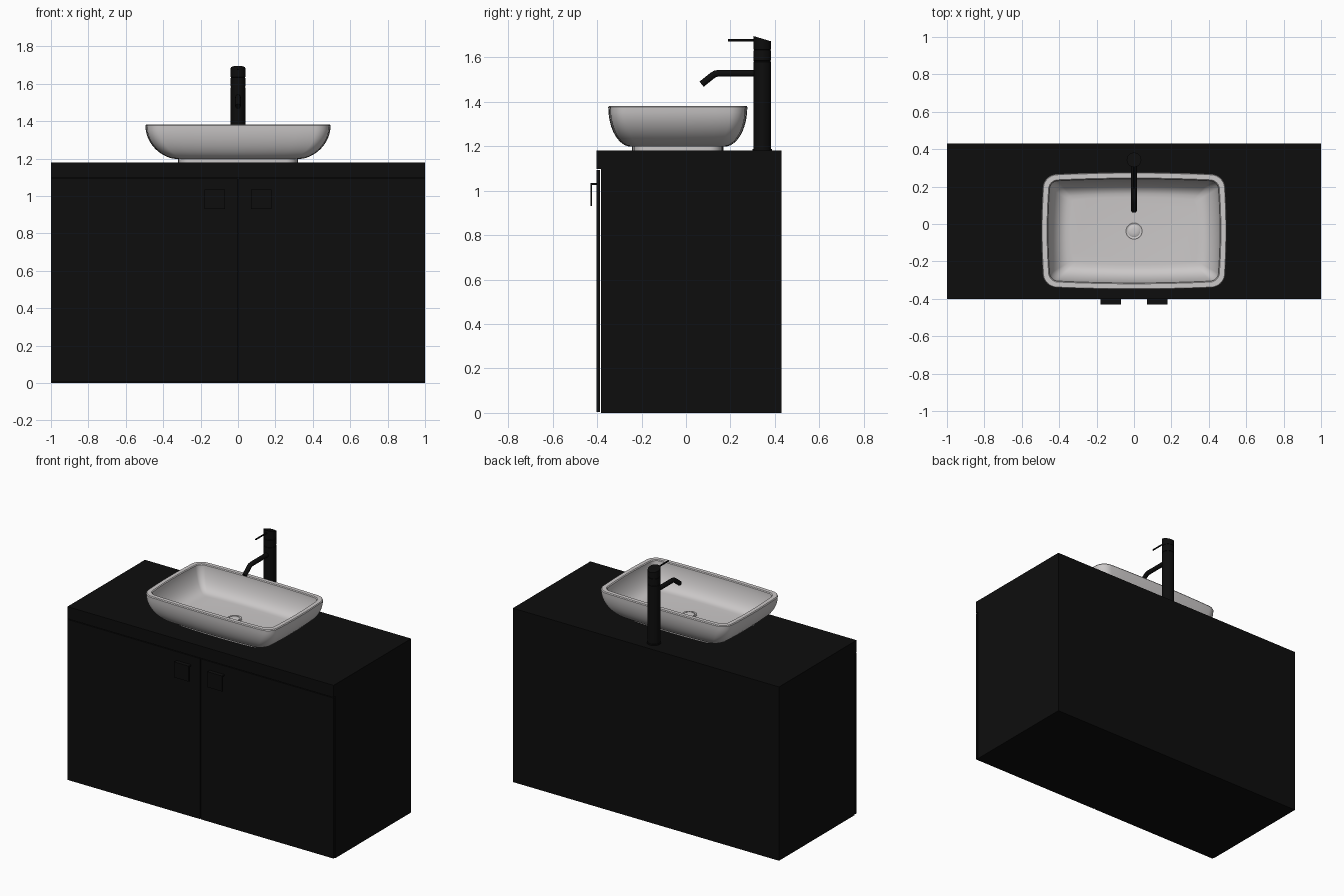
import bpy, bmesh, math
from mathutils import Vector, Matrix

cube = bpy.data.objects.get("Cube")
if cube:
    bpy.data.objects.remove(cube, do_unlink=True)


def material(name, rgb):
    m = bpy.data.materials.new(name)
    m.use_nodes = True
    m.diffuse_color = (*rgb, 1)
    m.node_tree.nodes["Principled BSDF"].inputs["Base Color"].default_value = (*rgb, 1)
    return m


BLACK = material("matte black", (0.004, 0.004, 0.004))
WHITE = material("basin white", (0.6, 0.58, 0.58))


def finish(name, bm, mat, smooth=False):
    bmesh.ops.recalc_face_normals(bm, faces=bm.faces)
    me = bpy.data.meshes.new(name)
    bm.to_mesh(me)
    bm.free()
    ob = bpy.data.objects.new(name, me)
    bpy.context.collection.objects.link(ob)
    me.materials.append(mat)
    if smooth:
        bpy.ops.object.select_all(action='DESELECT')
        ob.select_set(True)
        bpy.context.view_layer.objects.active = ob
        bpy.ops.object.shade_smooth_by_angle(angle=math.radians(35))
    return ob


def box(name, lo, hi, mat=BLACK):
    lo, hi = Vector(lo), Vector(hi)
    bm = bmesh.new()
    bmesh.ops.create_cube(bm, size=1, matrix=Matrix.Translation((lo + hi) / 2)
                          @ Matrix.Diagonal((*(hi - lo), 1)))
    return finish(name, bm, mat)


def loft(bm, rings, closed=False):
    """Skin a list of point rings, capping the ends unless closed."""
    loops = [[bm.verts.new(p) for p in ring] for ring in rings]
    n = len(loops[0])
    pairs = list(zip(loops, loops[1:])) + ([(loops[-1], loops[0])] if closed else [])
    for a, b in pairs:
        for i in range(n):
            j = (i + 1) % n
            bm.faces.new((a[i], a[j], b[j], b[i]))
    if not closed:
        bm.faces.new(loops[0])
        bm.faces.new(loops[-1])


def circle(center, radius, u, v, n=32):
    return [Vector(center) + radius * (math.cos(a) * Vector(u) + math.sin(a) * Vector(v))
            for a in (2 * math.pi * i / n for i in range(n))]


X, Y = (1, 0, 0), (0, 1, 0)

# Cabinet: carcass, worktop and a pair of doors with square pull handles
W, FRONT, BACK, TOP, SPLIT = 1.0, -0.402, 0.43, 1.18, 1.098
box("carcass", (-W, FRONT + 0.02, 0), (W, BACK, SPLIT))
box("worktop", (-W, FRONT, SPLIT), (W, BACK, TOP))
for side, s in (("left", 1), ("right", -1)):
    xs = sorted((0.003 * s, W * s))
    box(side + "_door", (xs[0], FRONT, 0.004), (xs[1], FRONT + 0.016, SPLIT - 0.005))
    xs = sorted((0.07 * s, 0.18 * s))
    box(side + "_handle_top", (xs[0], -0.43, 1.025), (xs[1], FRONT, 1.035))
    box(side + "_handle_plate", (xs[0], -0.43, 0.93), (xs[1], -0.422, 1.025))

# Basin: rounded rectangle rings lofted up the outside and down the inside
BASIN_Y = -0.037


def rounded_rect(hx, hy, z, r, bow=0.012, steps=8, side=8):
    pts = []
    for k, (sx, sy) in enumerate(((1, 1), (-1, 1), (-1, -1), (1, -1))):
        for i in range(steps + 1):
            a = math.pi / 2 * (k + i / steps)
            pts.append((sx * (hx - r) + r * math.cos(a), sy * (hy - r) + r * math.sin(a)))
        nx, ny = ((-sx, sy), (sx, -sy))[k % 2]
        a = math.pi / 2 * (k + 1)
        end = (nx * (hx - r) + r * math.cos(a), ny * (hy - r) + r * math.sin(a))
        start = pts[-1]
        for i in range(1, side):
            t = i / side
            pts.append(tuple(p + (q - p) * t for p, q in zip(start, end)))
    # Sides bow outwards slightly at their middles
    return [(x * (1 - bow / hx * (y / hy) ** 2),
             y * (1 - bow / hy * (x / hx) ** 2), z) for x, y in pts]


rings = [rounded_rect(0.32, 0.205, TOP, 0.05), rounded_rect(0.32, 0.205, 1.198, 0.05)]
N = 12
for i in range(N + 1):
    t = math.pi / 2 * i / N
    rings.append(rounded_rect(0.33 + 0.165 * math.sin(t) ** 1.15, 0.21 + 0.103 * math.sin(t),
                              1.198 + 0.178 * (1 - math.cos(t)), 0.05 + 0.02 * i / N))
rings.append(rounded_rect(0.491, 0.309, 1.382, 0.066))
rings.append(rounded_rect(0.465, 0.283, 1.382, 0.045))
for i in range(N + 1):
    t = math.pi / 2 * i / N
    f = math.cos(t) ** 0.8
    rings.append(rounded_rect(0.34 + 0.12 * f, 0.18 + 0.098 * f,
                              1.377 - 0.152 * math.sin(t) ** 1.3, 0.012 + 0.028 * f))
bm = bmesh.new()
loft(bm, rings)
bmesh.ops.translate(bm, verts=bm.verts, vec=(0, BASIN_Y, 0))
finish("basin", bm, WHITE, True)

# Drain: raised ring with a domed plug
for name, profile in (
        ("drain_ring", ((0.047, 1.222), (0.047, 1.229), (0.043, 1.231), (0.036, 1.228), (0.036, 1.222))),
        ("drain_plug", ((0.033, 1.222), (0.033, 1.229), (0.028, 1.232), (0.012, 1.234)))):
    bm = bmesh.new()
    loft(bm, [circle((0, BASIN_Y, z), r, X, Y) for r, z in profile], closed=name == "drain_ring")
    finish(name, bm, WHITE, True)

# Tap column with a base flange, grooves and a sloping top
TAP_Y, R = 0.343, 0.039
profile = [(0.043, TOP), (0.043, TOP + 0.008), (R, TOP + 0.008)]
for z in (1.58, 1.63):
    profile += [(R, z), (R - 0.002, z + 0.001), (R - 0.002, z + 0.004), (R, z + 0.005)]
rings = [circle((0, TAP_Y, z), r, X, Y) for r, z in profile]
rings.append([p + Vector((0, 0, -0.3 * (p.y - TAP_Y))) for p in circle((0, TAP_Y, 1.684), R, X, Y)])
bm = bmesh.new()
loft(bm, rings)
finish("tap_column", bm, BLACK, True)


def tube(name, path, radius):
    pts = [Vector((0, y, z)) for y, z in path]
    rings = []
    for i, p in enumerate(pts):
        d = (pts[min(i + 1, len(pts) - 1)] - pts[max(i - 1, 0)]).normalized()
        rings.append(circle(p, radius, X, d.cross(Vector(X)), 20))
    bm = bmesh.new()
    loft(bm, rings)
    finish(name, bm, BLACK, True)


# Spout bending down over the basin, and the lever
tube("tap_spout", [(0.33, 1.528), (0.145, 1.528), (0.132, 1.526), (0.12, 1.519), (0.07, 1.479)], 0.015)
tube("tap_lever", [(0.33, 1.677), (0.19, 1.677)], 0.005)
